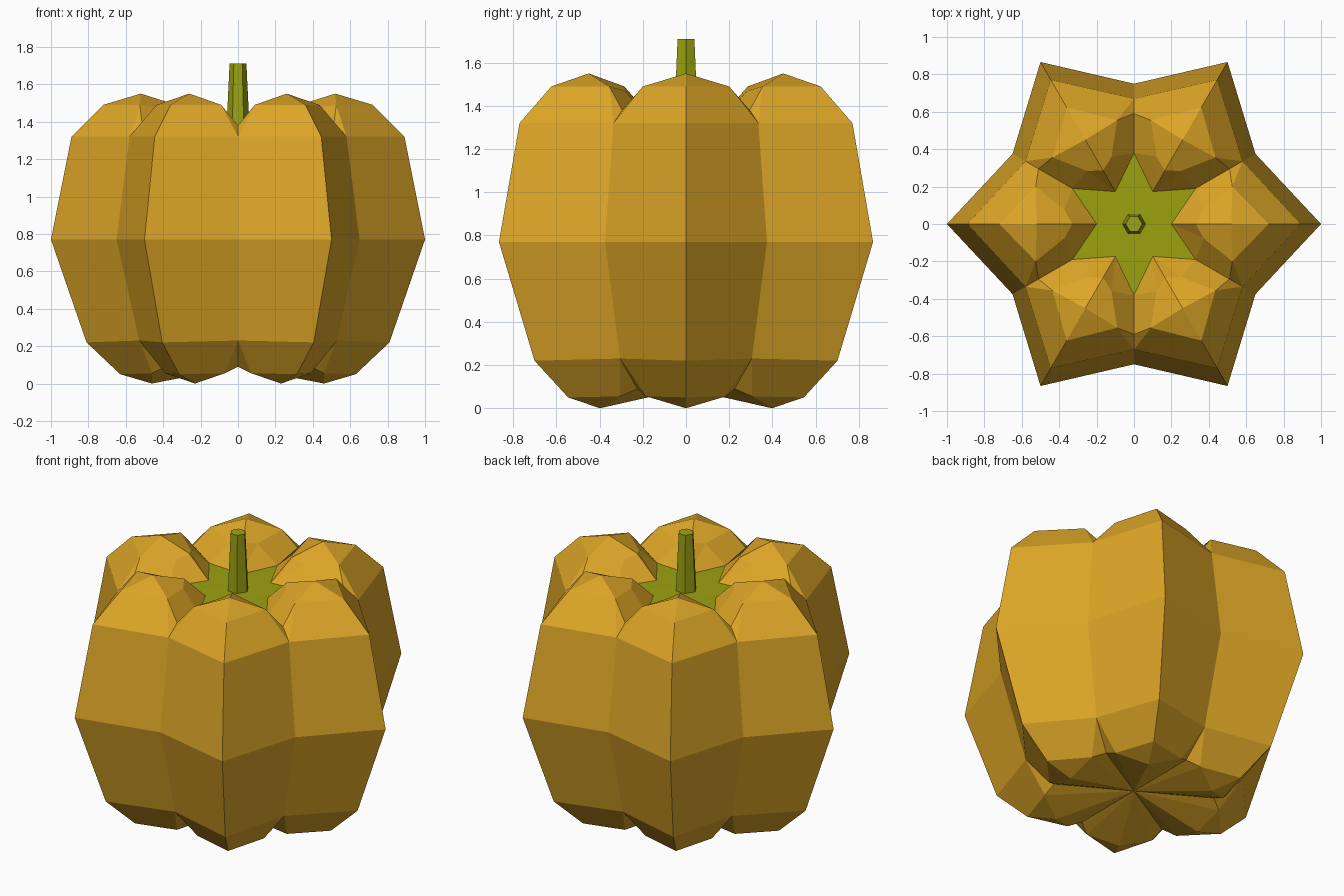
import bpy, bmesh, math
from mathutils import Vector, Matrix

if "Cube" in bpy.data.objects:
    bpy.data.objects.remove(bpy.data.objects["Cube"])


def material(name, rgb):
    m = bpy.data.materials.new(name)
    m.diffuse_color = (*rgb, 1)
    m.use_nodes = True
    m.node_tree.nodes["Principled BSDF"].inputs["Base Color"].default_value = m.diffuse_color
    return m


ORANGE = material("pumpkin orange", (0.72, 0.38, 0.02))
GREEN = material("stem green", (0.33, 0.36, 0.005))


def make_object(name, bm, mat):
    bmesh.ops.remove_doubles(bm, verts=bm.verts, dist=0.001)
    bmesh.ops.recalc_face_normals(bm, faces=bm.faces)
    mesh = bpy.data.meshes.new(name)
    bm.to_mesh(mesh)
    bm.free()
    mesh.materials.append(mat)
    ob = bpy.data.objects.new(name, mesh)
    bpy.context.collection.objects.link(ob)
    return ob


A = math.radians(30)


def ridge(r, z):
    return Vector((r, 0, z))


def near_valley(along, z, off=0):
    # point beside the groove that runs at 30 degrees
    return Vector((along * math.cos(A) + off * math.sin(A),
                   along * math.sin(A) - off * math.cos(A), z))


# Half a lobe: ridge (R), groove (V), shoulder (S), and underside (B, W, T)
P = {
    "R0": ridge(1.0, 0.77), "R1": ridge(0.89, 1.32), "R2": ridge(0.72, 1.49),
    "R3": ridge(0.52, 1.55), "R4": ridge(0.33, 1.49), "R5": ridge(0.2, 1.36),
    "V0": near_valley(0.75, 0.77), "V1": near_valley(0.67, 1.32),
    "V2": near_valley(0.59, 1.38), "V3": near_valley(0.38, 1.36),
    "S1": near_valley(0.555, 1.49, 0.09), "S2": near_valley(0.36, 1.47, 0.12),
    "B1": ridge(0.81, 0.22), "B2": ridge(0.63, 0.05), "B3": ridge(0.46, 0.0),
    "W1": near_valley(0.61, 0.23), "W2": near_valley(0.45, 0.09),
    "T1": near_valley(0.49, 0.055, 0.07), "C": Vector((0, 0, 0.09)),
}
FACES = ["R0 R1 V1 V0", "R1 R2 S1 V1", "V1 S1 V2", "R2 R3 S1", "R3 R4 S2 S1",
         "R4 R5 S2", "S2 R5 V3", "S1 S2 V3 V2", "R0 V0 W1 B1", "B1 W1 T1 B2",
         "W1 W2 T1", "B2 T1 B3", "B3 T1 C", "T1 W2 C"]

# Pumpkin body: six mirrored lobes
bm = bmesh.new()
for i in range(6):
    for side in (1, -1):
        M = Matrix.Rotation(i * 2 * A, 4, 'Z') @ Matrix.Diagonal((1, side, 1, 1))
        for f in FACES:
            bm.faces.new([bm.verts.new(M @ P[k]) for k in f.split()])
make_object("pumpkin_body", bm, ORANGE)

# Star-shaped green cap in the hollow
bm = bmesh.new()
star = []
for i in range(12):
    r = 0.38 if i % 2 else 0.2
    star.append(bm.verts.new((r * math.cos(i * A), r * math.sin(i * A), 1.36)))
mid = bm.verts.new((0, 0, 1.361))
for i in range(12):
    bm.faces.new((mid, star[i], star[(i + 1) % 12]))
make_object("stem_cap", bm, GREEN)

# Six-sided stem
bm = bmesh.new()
rings = [[bm.verts.new((r * math.cos(i * 2 * A), r * math.sin(i * 2 * A), z))
          for i in range(6)] for r, z in ((0.062, 1.36), (0.045, 1.71))]
for i in range(6):
    j = (i + 1) % 6
    bm.faces.new((rings[0][i], rings[0][j], rings[1][j], rings[1][i]))
bm.faces.new(rings[1])
bm.faces.new(rings[0][::-1])
make_object("stem", bm, GREEN)
